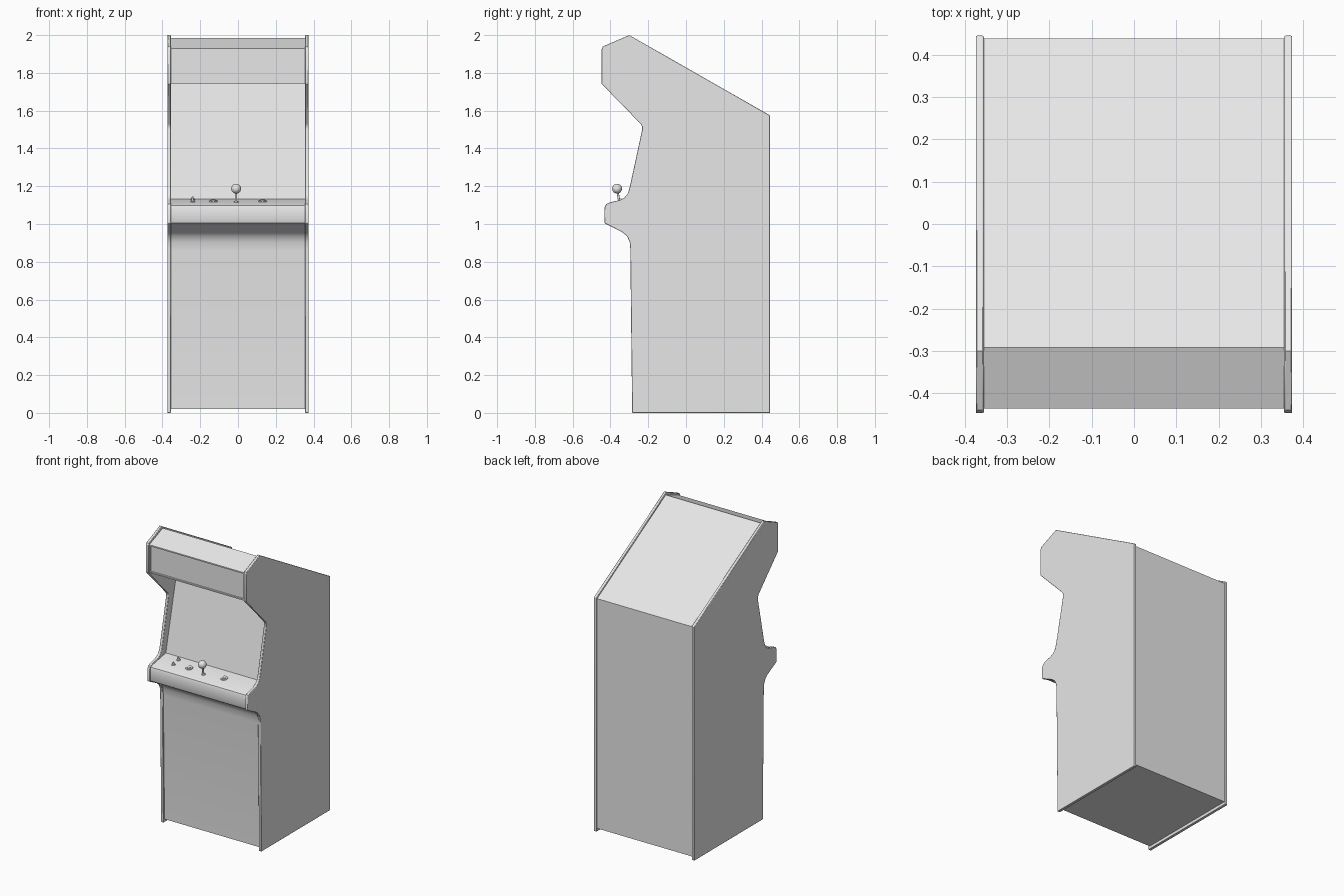
import bpy, bmesh, math
from mathutils import Vector, Matrix

if "Cube" in bpy.data.objects:
    bpy.data.objects.remove(bpy.data.objects["Cube"])

grey = bpy.data.materials.new("light grey")
grey.diffuse_color = (0.8, 0.8, 0.8, 1)
grey.use_nodes = True
grey.node_tree.nodes["Principled BSDF"].inputs["Base Color"].default_value = grey.diffuse_color


def finish(name, bm, angle=30):
    bmesh.ops.recalc_face_normals(bm, faces=bm.faces)
    me = bpy.data.meshes.new(name)
    bm.to_mesh(me)
    bm.free()
    me.materials.append(grey)
    for p in me.polygons:
        p.use_smooth = True
    me.set_sharp_from_angle(angle=math.radians(angle))
    ob = bpy.data.objects.new(name, me)
    bpy.context.collection.objects.link(ob)
    return ob


def extrude_profile(points, x0, x1):
    """Solid from a (y, z) outline, spanning x0..x1."""
    bm = bmesh.new()
    face = bm.faces.new([bm.verts.new((x0, y, z)) for y, z in points])
    ext = bmesh.ops.extrude_face_region(bm, geom=[face])
    verts = [g for g in ext["geom"] if isinstance(g, bmesh.types.BMVert)]
    bmesh.ops.translate(bm, verts=verts, vec=(x1 - x0, 0, 0))
    return bm


# Side panels
side = [(-0.285, 0), (0.445, 0), (0.445, 1.575), (-0.30, 2.0), (-0.44, 1.94),
        (-0.447, 1.925), (-0.447, 1.742), (-0.24, 1.53), (-0.232, 1.515), (-0.232, 1.50),
        (-0.298, 1.195), (-0.308, 1.162), (-0.325, 1.14), (-0.35, 1.127),
        (-0.405, 1.114), (-0.422, 1.105), (-0.432, 1.085), (-0.432, 1.005),
        (-0.335, 0.955), (-0.312, 0.935), (-0.298, 0.905), (-0.295, 0.87)]
for label, s in (("left", -1), ("right", 1)):
    panel = finish(label + "_side_panel", extrude_profile(side, s * 0.355, s * 0.374))
    bev = panel.modifiers.new("rounded rim", "BEVEL")
    bev.width = 0.003
    bev.segments = 2
    bev.limit_method = "ANGLE"
    bev.angle_limit = math.radians(60)

# Cabinet body between the sides, with recessed screen
body = [(-0.274, 0.02), (0.438, 0.02), (0.438, 1.566), (-0.292, 1.985),
        (-0.436, 1.928), (-0.436, 1.74), (-0.12, 1.74), (-0.26, 1.133),
        (-0.405, 1.106), (-0.419, 1.098), (-0.425, 1.08), (-0.425, 1.015),
        (-0.421, 1.005), (-0.41, 0.998), (-0.328, 0.957), (-0.305, 0.938),
        (-0.291, 0.905), (-0.286, 0.86)]
bm = extrude_profile(body, -0.356, 0.356)
bmesh.ops.recalc_face_normals(bm, faces=bm.faces)
# Marquee: framed inset on the upper front face
front = [f for f in bm.faces if f.normal.y < -0.99 and f.calc_center_median().z > 1.75
         and f.calc_center_median().y < -0.4]
bmesh.ops.inset_region(bm, faces=front, thickness=0.012)
bmesh.ops.inset_region(bm, faces=front, thickness=0.002, depth=-0.007)
finish("cabinet_body", bm)

# Controls on the sloping panel
tilt = math.atan(0.187)


def panel_z(y):
    return 1.105 + (y + 0.405) * 0.187


def knob(name, x, y, r1, r2, height, sides=24):
    bm = bmesh.new()
    bmesh.ops.create_cone(bm, cap_ends=True, segments=sides, radius1=r1, radius2=r2,
                          depth=height)
    bm.transform(Matrix.Translation((x, y, panel_z(y) + height / 2 - 0.001))
                 @ Matrix.Rotation(tilt, 4, "X"))
    return finish(name, bm)


for label, x in (("left", -0.13), ("right", 0.13)):
    knob(label + "_button_rim", x, -0.333, 0.024, 0.021, 0.007)
    knob(label + "_button", x, -0.333, 0.014, 0.012, 0.011)
for label, y in (("front", -0.345), ("rear", -0.29)):
    knob(label + "_start_button", -0.24, y, 0.013, 0.011, 0.007)
    knob(label + "_start_button_tip", -0.24, y, 0.009, 0.004, 0.02)
knob("joystick_base", -0.01, -0.352, 0.014, 0.010, 0.006)

# Joystick shaft and ball
a, b = Vector((-0.01, -0.352, 1.11)), Vector((-0.01, -0.365, 1.187))
bm = bmesh.new()
bmesh.ops.create_cone(bm, cap_ends=True, segments=16, radius1=0.006, radius2=0.006,
                      depth=(b - a).length)
bm.transform(Matrix.Translation((a + b) / 2)
             @ (b - a).to_track_quat("Z", "Y").to_matrix().to_4x4())
finish("joystick_shaft", bm)
bm = bmesh.new()
bmesh.ops.create_uvsphere(bm, u_segments=24, v_segments=16, radius=0.026)
bm.transform(Matrix.Translation(b))
finish("joystick_ball", bm)
